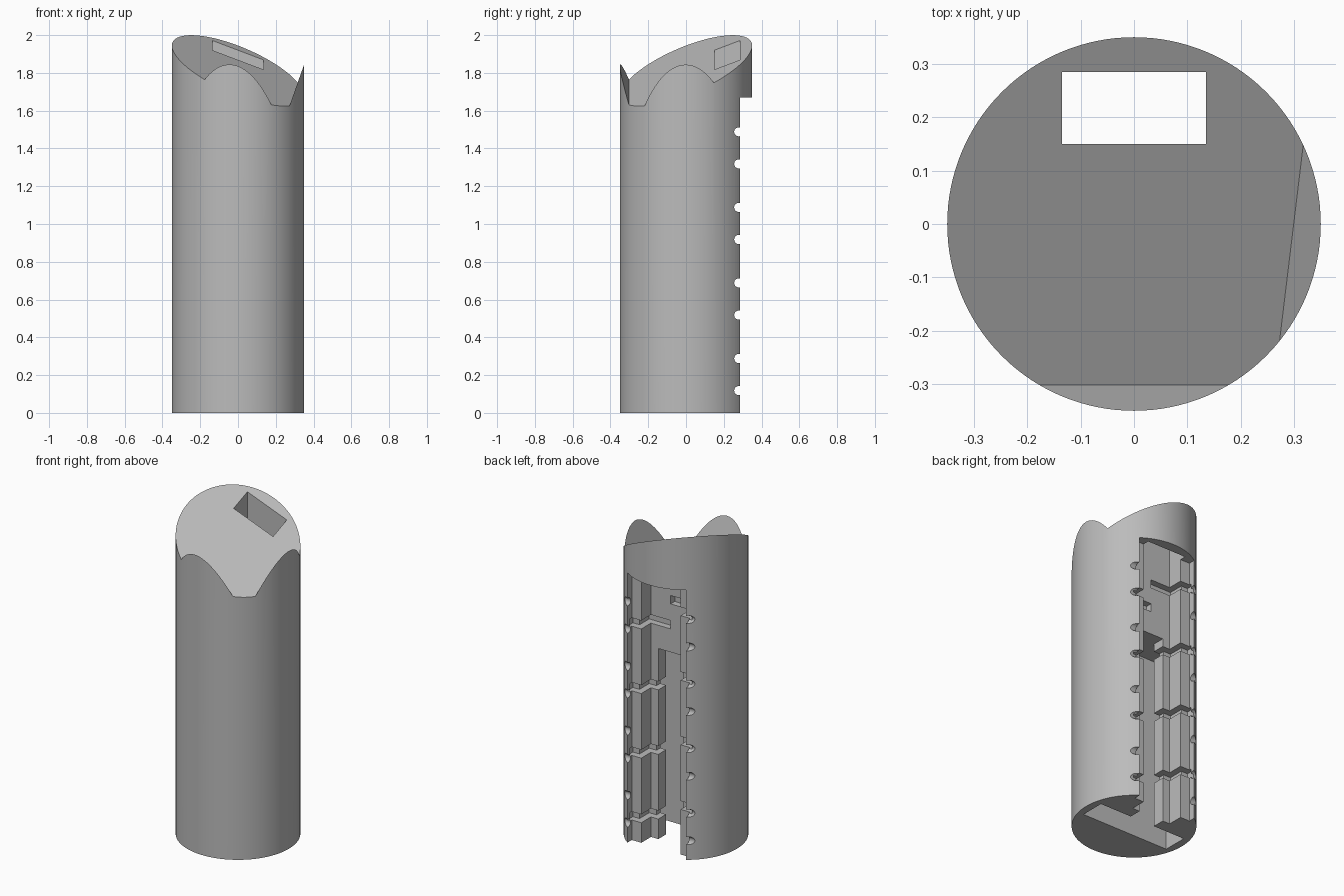
import bpy, bmesh, math
from mathutils import Vector

if "Cube" in bpy.data.objects:
    bpy.data.objects.remove(bpy.data.objects["Cube"], do_unlink=True)

RADIUS, SLOPE, MID, LOBE = 0.35, 0.379, 1.812, 3.26

grey = bpy.data.materials.new("plain_grey")
grey.use_nodes = True
colour = (0.5, 0.5, 0.5, 1)
grey.diffuse_color = colour
grey.node_tree.nodes["Principled BSDF"].inputs["Base Color"].default_value = colour


def add_object(name, bm):
    bmesh.ops.recalc_face_normals(bm, faces=bm.faces)
    mesh = bpy.data.meshes.new(name)
    bm.to_mesh(mesh)
    bm.free()
    obj = bpy.data.objects.new(name, mesh)
    obj.data.materials.append(grey)
    bpy.context.collection.objects.link(obj)
    return obj


def box_mesh(x, y, z):
    bm = bmesh.new()
    bmesh.ops.create_cube(bm, size=1)
    for v in bm.verts:
        v.co = [lo + (c + 0.5) * (hi - lo) for c, (lo, hi) in zip(v.co, (x, y, z))]
    return bm


def cut(cutter):
    cutter.hide_render = True
    mod = body.modifiers.new("cut", "BOOLEAN")
    mod.operation, mod.solver, mod.object = "DIFFERENCE", "EXACT", cutter
    bpy.context.view_layer.objects.active = body
    bpy.ops.object.modifier_apply(modifier=mod.name)
    bpy.data.objects.remove(cutter, do_unlink=True)


def cut_box(x, y, z):
    cut(add_object("box_cutter", box_mesh(x, y, z)))


# Tall round body
bm = bmesh.new()
bmesh.ops.create_cone(bm, cap_ends=True, segments=128, radius1=RADIUS,
                      radius2=RADIUS, depth=2.2)
bmesh.ops.translate(bm, vec=(0, 0, 1.1), verts=bm.verts)
body = add_object("tube_body", bm)

# Slanted top with two raised lips: remove what lies above all three planes
bm = box_mesh((-1, 1), (-1, 1), (1, 3))
side = Vector((0.993, -0.12))
front_lip = (-SLOPE, SLOPE - LOBE, MID - LOBE * 0.302)
side_lip = (-SLOPE + LOBE * side.x, SLOPE + LOBE * side.y,
            MID - LOBE * side.dot((0.295, -0.035)))
for gx, gy, height in ((-SLOPE, SLOPE, MID), front_lip, side_lip):
    result = bmesh.ops.bisect_plane(
        bm, geom=bm.verts[:] + bm.edges[:] + bm.faces[:], dist=1e-6,
        plane_co=(0, 0, height), plane_no=(-gx, -gy, 1), clear_inner=True)
    rim = [e for e in result["geom_cut"] if isinstance(e, bmesh.types.BMEdge)]
    bmesh.ops.edgeloop_fill(bm, edges=rim)
cut(add_object("top_cutter", bm))

# Shaft through the top, back opening and stepped inner cavity
cut_box((-0.135, 0.135), (0.15, 0.285), (-1, 3))
cut_box((-0.2, 0.2), (0.245, 1), (-1, 1.67))
cut_box((-0.085, 0.085), (0, 0.2), (-1, 1.18))
cut_box((-0.303, 0.303), (-0.08, 0.073), (-1, 1.18))

# Four repeated levels of stepped grooves and round notches
steps = ((0.22, 0.205, 0.26), (0.175, 0.11, 0.22), (0.125, 0.035, 0.13))
for level in range(4):
    base = 0.4 * level
    for sign, centre in ((1, 0.15), (-1, 0.305)):
        z = (base + centre - 0.026, base + centre + 0.026)
        for reach, y0, y1 in steps:
            if level == 3 and y0 < 0.1:
                continue
            cut_box(sorted((0, sign * reach)), (y0, y1), z)
    for centre in (0.118, 0.288):
        bm = bmesh.new()
        bmesh.ops.create_cone(bm, cap_ends=True, segments=24, radius1=0.024,
                              radius2=0.024, depth=1)
        for v in bm.verts:
            v.co = (v.co.z, v.co.x + 0.279, v.co.y + base + centre)
        cut(add_object("notch_cutter", bm))

# Smooth curved wall with crisp cut edges
bpy.ops.object.select_all(action="DESELECT")
body.select_set(True)
bpy.context.view_layer.objects.active = body
bpy.ops.object.shade_smooth_by_angle(angle=math.radians(25))
